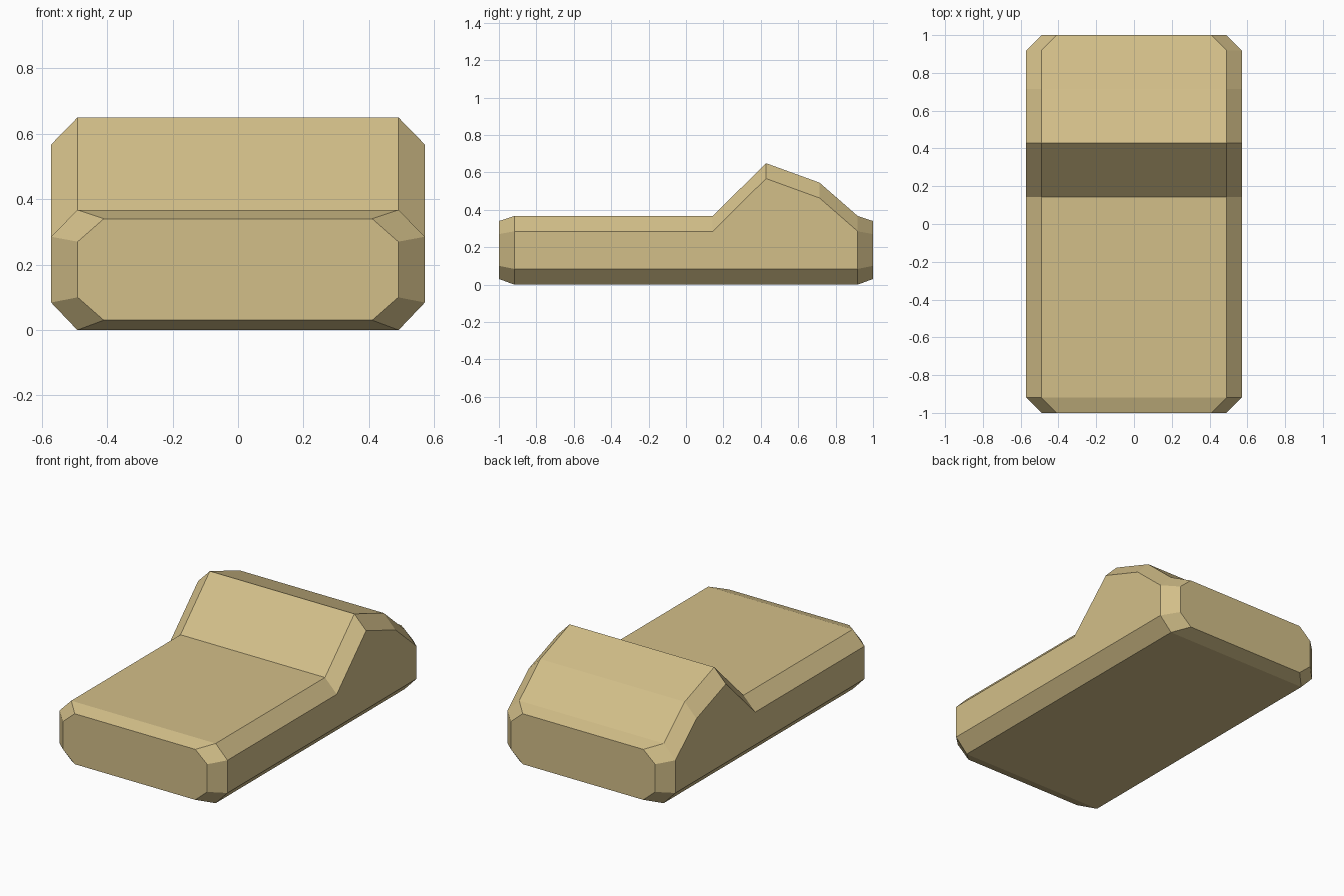
import bpy, bmesh

if "Cube" in bpy.data.objects:
    bpy.data.objects.remove(bpy.data.objects["Cube"])

# Octagonal cross-section: half width, bottom and top heights, chamfer sizes
def section(bm, y, half, bottom, top, low, high, inset=0.08):
    right = [(half - inset, bottom), (half, bottom + low),
             (half, top - high), (half - inset, top)]
    left = [(-x, z) for x, z in reversed(right)]
    return [bm.verts.new((x, y, z)) for x, z in right + left]

# Sections from front to back: flat deck, raised hump, sloping tail
profile = [
    (-1.0, 0.49, 0.03, 0.34, 0.07, 0.07),
    (-0.918, 0.571, 0.0, 0.367, 0.084, 0.082),
    (0.143, 0.571, 0.0, 0.367, 0.084, 0.082),
    (0.428, 0.571, 0.0, 0.649, 0.084, 0.082),
    (0.714, 0.571, 0.0, 0.545, 0.084, 0.082),
    (0.918, 0.571, 0.0, 0.367, 0.084, 0.082),
    (1.0, 0.49, 0.03, 0.34, 0.07, 0.07),
]

# Loft the body through the sections and cap both ends
bm = bmesh.new()
rings = [section(bm, *p) for p in profile]
for a, b in zip(rings, rings[1:]):
    for i in range(8):
        j = (i + 1) % 8
        bm.faces.new((a[i], a[j], b[j], b[i]))
bm.faces.new(rings[0])
bm.faces.new(rings[-1])
bmesh.ops.recalc_face_normals(bm, faces=bm.faces)

mesh = bpy.data.meshes.new("body")
bm.to_mesh(mesh)
bm.free()
body = bpy.data.objects.new("body", mesh)
bpy.context.collection.objects.link(body)

# Tan paint
tan = bpy.data.materials.new("tan")
tan.diffuse_color = (0.65, 0.52, 0.25, 1)
tan.use_nodes = True
tan.node_tree.nodes["Principled BSDF"].inputs["Base Color"].default_value = tan.diffuse_color
mesh.materials.append(tan)
